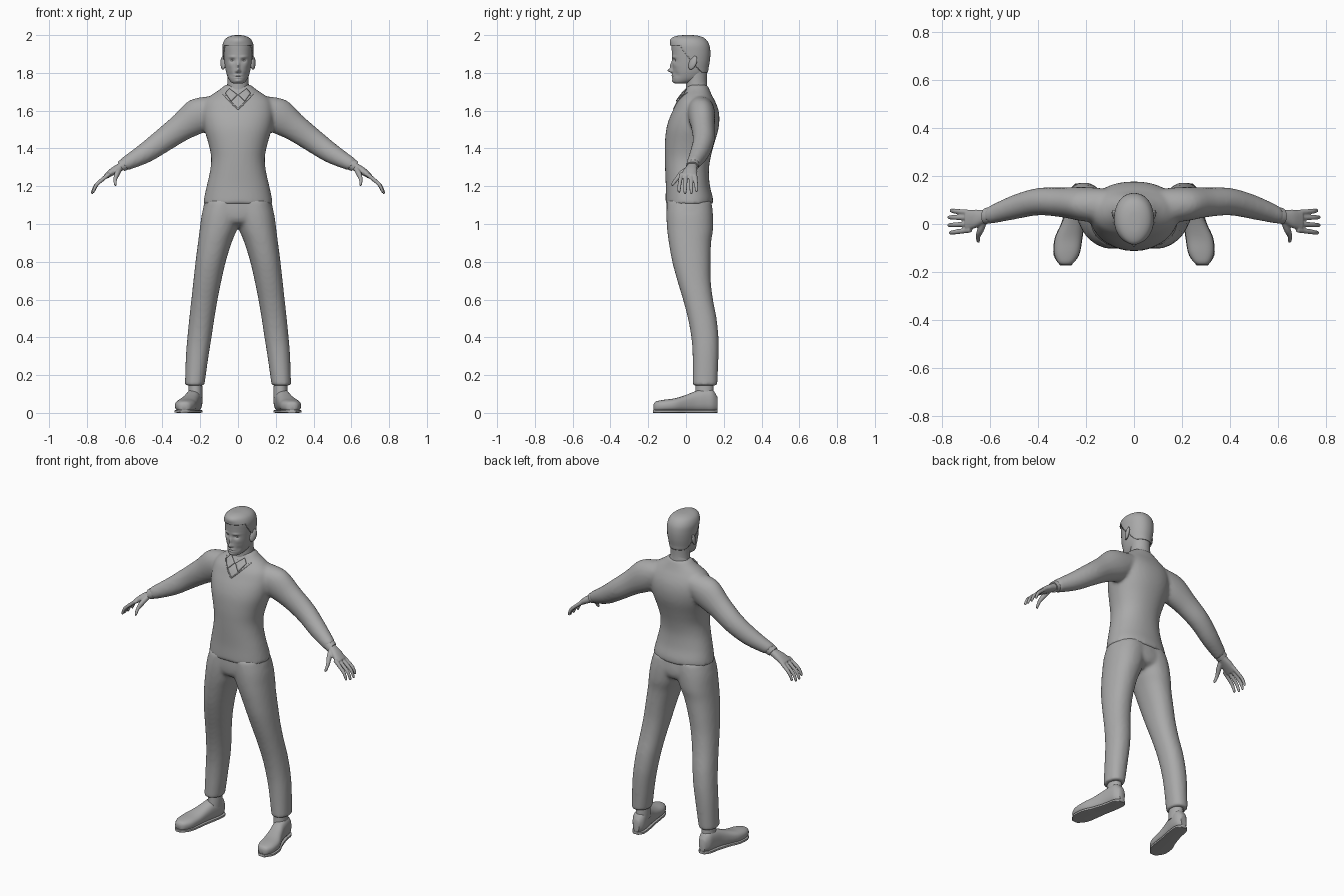
import bpy, bmesh, math
from mathutils import Vector
from mathutils.bvhtree import BVHTree

if "Cube" in bpy.data.objects:
    bpy.data.objects.remove(bpy.data.objects["Cube"])

grey = bpy.data.materials.new("plain grey")
grey.diffuse_color = (0.4, 0.4, 0.4, 1)
grey.use_nodes = True
grey.node_tree.nodes["Principled BSDF"].inputs["Base Color"].default_value = grey.diffuse_color
X, Y, Z = Vector((1, 0, 0)), Vector((0, 1, 0)), Vector((0, 0, 1))


def smooth_rows(keys, steps):
    """Catmull-Rom rows between the key rings."""
    rows = []
    for i in range(len(keys) - 1):
        p0, p1, p2, p3 = (keys[max(0, min(len(keys) - 1, i + k))] for k in (-1, 0, 1, 2))
        for s in range(steps):
            t = s / steps
            rows.append([0.5 * (2 * b + (c - a) * t + (2 * a - 5 * b + 4 * c - d) * t * t
                                + (3 * b - a - 3 * c + d) * t ** 3)
                         for a, b, c, d in zip(p0, p1, p2, p3)])
    return rows + [list(keys[-1])]


def loft(bm, keys, u=X, v=Y, n=32, steps=4, power=2.0, side=1):
    """Closed skin over rings (x, y, z, half size along u, half size along v)."""
    rings = []
    for x, y, z, a, b in smooth_rows(keys, steps):
        ring = []
        for k in range(n):
            c, s = math.cos(math.tau * k / n), math.sin(math.tau * k / n)
            p = Vector((x, y, z)) + u * a * math.copysign(abs(c) ** (2 / power), c) \
                + v * b * math.copysign(abs(s) ** (2 / power), s)
            ring.append(bm.verts.new((p.x * side, p.y, p.z)))
        rings.append(ring)
    for r, q in zip(rings, rings[1:]):
        for k in range(n):
            bm.faces.new((r[k], r[(k + 1) % n], q[(k + 1) % n], q[k]))
    bm.faces.new(rings[0])
    bm.faces.new(rings[-1])


def level(rows):
    """Level rings given as (z, x0, x1, y front, y back)."""
    return [((a + b) / 2, (f + k) / 2, z, (b - a) / 2, (k - f) / 2) for z, a, b, f, k in rows]


def wide(rows):
    """Level rings centred on x = 0, given as (z, half width, y front, y back)."""
    return level([(z, -w, w, f, k) for z, w, f, k in rows])


def finish(name, bm, voxel=0, mirror=False, thick=0, angle=50):
    bmesh.ops.recalc_face_normals(bm, faces=bm.faces[:])
    mesh = bpy.data.meshes.new(name)
    bm.to_mesh(mesh)
    bm.free()
    mesh.materials.append(grey)
    ob = bpy.data.objects.new(name, mesh)
    bpy.context.collection.objects.link(ob)
    bpy.ops.object.select_all(action='DESELECT')
    ob.select_set(True)
    bpy.context.view_layer.objects.active = ob
    bpy.ops.object.shade_smooth_by_angle(angle=math.radians(angle))
    if mirror:
        ob.modifiers.new("mirror", 'MIRROR').use_clip = False
    if thick:
        m = ob.modifiers.new("thickness", 'SOLIDIFY')
        m.thickness, m.offset = thick, 1
    if voxel:
        m = ob.modifiers.new("fuse", 'REMESH')
        m.mode, m.voxel_size, m.use_smooth_shade = 'VOXEL', voxel, True
        m = ob.modifiers.new("relax", 'SMOOTH')
        m.factor, m.iterations = 0.5, 6
    return ob


# sweater: torso and both sleeves fused
bm = bmesh.new()
loft(bm, wide([(1.105, .184, -.108, .143), (1.14, .179, -.108, .142), (1.2, .166, -.107, .127),
               (1.28, .148, -.11, .121), (1.35, .142, -.112, .13), (1.42, .155, -.112, .148),
               (1.5, .178, -.105, .171), (1.56, .188, -.088, .177), (1.61, .188, -.065, .17),
               (1.65, .175, -.045, .154), (1.68, .145, -.022, .138), (1.71, .1, 0, .125),
               (1.738, .066, .01, .113)]), n=48, power=2.2)
across = Vector((.57, 0, .82))
for side in (1, -1):
    loft(bm, [(.1, .075, 1.62, .07, .07), (.2, .082, 1.578, .072, .095), (.3, .09, 1.512, .062, .074),
              (.4, .093, 1.44, .057, .063), (.5, .07, 1.37, .051, .053), (.605, .036, 1.313, .037, .036)],
         Y, across, side=side)
sweater = finish("sweater", bm, voxel=.01)

# trousers: two legs and the seat fused
bm = bmesh.new()
for side in (1, -1):
    loft(bm, level([(.145, .178, .281, .035, .166), (.3, .156, .276, .035, .172), (.4, .14, .268, .028, .172),
                    (.5, .125, .258, .01, .162), (.6, .108, .247, -.016, .143), (.7, .088, .236, -.046, .131),
                    (.8, .065, .225, -.073, .13), (.9, .034, .212, -.091, .133), (.97, .006, .203, -.1, .143),
                    (1.05, -.02, .192, -.104, .143), (1.12, -.03, .172, -.1, .135)]), power=2.2, side=side)
loft(bm, wide([(.985, .06, -.04, .08), (1.01, .14, -.09, .13), (1.06, .188, -.104, .142),
               (1.15, .165, -.1, .128)]), power=2.2)
finish("trousers", bm, voxel=.01)

# shoes, soles and ankles
bm = bmesh.new()
loft(bm, [(.285, -.172, .03, .015, .015), (.284, -.16, .034, .034, .026), (.28, -.12, .037, .053, .032),
          (.273, -.06, .041, .056, .036), (.256, 0, .05, .047, .045), (.242, .05, .06, .042, .055),
          (.232, .1, .066, .042, .061), (.228, .14, .064, .038, .059), (.226, .166, .05, .02, .035)],
     X, Z, n=28, power=2.5)
finish("shoe", bm, mirror=True)
bm = bmesh.new()
outline = [(.285, -.174, .022), (.282, -.13, .053), (.273, -.06, .058), (.256, 0, .049),
           (.236, .08, .044), (.228, .14, .04), (.226, .168, .02)]
loft(bm, [(x, y, .008, w, .008) for x, y, w in outline], X, Z, n=16, power=5)
finish("shoe_sole", bm, mirror=True)
bm = bmesh.new()
loft(bm, level([(.08, .188, .268, .045, .15), (.125, .188, .262, .05, .146), (.2, .195, .26, .055, .14)]))
finish("ankle", bm, mirror=True)

# hands: palm, four fingers and thumb fused, with a shirt cuff at the wrist
bm = bmesh.new()
loft(bm, [(.575, .042, 1.33, .028, .024), (.62, .032, 1.303, .028, .022), (.66, .022, 1.28, .038, .02),
          (.70, .013, 1.252, .042, .014)], Y, across, n=24, power=2.3)
for y0, y1, reach in ((-.024, -.037, .93), (.001, -.005, 1), (.026, .028, 1), (.047, .056, .9)):
    path = [(0, 0, .012), (.04, -.032, .011), (.075, -.064, .010), (.092, -.1, .008), (.095, -.107, .004)]
    loft(bm, [(.68 + dx * reach, y0 + (y1 - y0) * dx / .095, 1.266 + dz * reach, r, r) for dx, dz, r in path],
         Y, Vector((.75, 0, .66)), n=14)
loft(bm, [(.625, .01, 1.292, .014, .016), (.64, -.025, 1.265, .015, .017), (.65, -.05, 1.238, .011, .012),
          (.65, -.07, 1.212, .009, .010), (.649, -.076, 1.203, .004, .005)],
     Vector((.9, .2, .2)), Vector((0, .6, -.7)), n=14)
finish("hand", bm, voxel=.004, mirror=True)
bm = bmesh.new()
loft(bm, [(.58, .042, 1.328, .034, .032), (.605, .036, 1.313, .034, .032), (.62, .033, 1.304, .033, .03)],
     Y, across)
finish("shirt_cuff", bm, mirror=True)

# neck
bm = bmesh.new()
loft(bm, wide([(1.66, .064, -.005, .12), (1.71, .058, .0, .115), (1.76, .055, .0, .11),
               (1.82, .056, .0, .112)]))
finish("neck", bm)

# face relief: (x, z, spread x, spread z, push along y)
RELIEF = [(0, 1.812, .009, .011, -.025), (0, 1.838, .008, .02, -.013), (0, 1.786, .018, .005, -.008),
          (0, 1.775, .016, .004, -.005), (0, 1.758, .016, .008, -.005), (0, 1.78, .02, .0025, .005),
          (0, 1.975, .045, .02, -.012)]
for sx in (1, -1):
    RELIEF += [(.03 * sx, 1.866, .013, .009, .011), (.032 * sx, 1.884, .018, .006, -.005),
               (.043 * sx, 1.84, .014, .014, -.003), (.011 * sx, 1.808, .005, .006, -.006),
               (.04 * sx, 1.79, .012, .016, .005)]


def head_mesh():
    bm = bmesh.new()
    loft(bm, wide([(1.743, .02, -.055, -.005), (1.75, .036, -.066, .03), (1.77, .051, -.071, .085),
                   (1.80, .062, -.07, .108), (1.83, .068, -.071, .114), (1.87, .073, -.073, .121),
                   (1.91, .076, -.075, .123), (1.945, .076, -.076, .118), (1.97, .067, -.068, .104),
                   (1.984, .051, -.055, .085), (1.992, .028, -.03, .055), (1.994, .004, .005, .02)]),
         n=96, steps=8, power=2.15)
    for p in bm.verts:
        if p.co.y < .0:
            x, z = p.co.x, p.co.z
            p.co.y += sum(d * math.exp(-((x - a) / sa) ** 2 - ((z - b) / sb) ** 2)
                          for a, b, sa, sb, d in RELIEF)
    bmesh.ops.recalc_face_normals(bm, faces=bm.faces[:])
    return bm


finish("head", head_mesh(), angle=80)


# hair: cap over the skull above a hairline falling from brow to nape
def hairline(y):
    if y < -.03:
        return 1.945
    return 1.945 - .145 * min(1, (y + .03) / .11) ** .8


bm = head_mesh()
bmesh.ops.delete(bm, geom=[p for p in bm.verts if p.co.z < hairline(p.co.y)], context='VERTS')
finish("hair", bm, thick=.006)

# eyes and ears
for name, place, size in (("eye", (.03, -.047, 1.866), (.013, .011, .008)),
                          ("ear", (.079, .036, 1.853), (.012, .021, .036))):
    bm = bmesh.new()
    bmesh.ops.create_uvsphere(bm, u_segments=20, v_segments=12, radius=1)
    for p in bm.verts:
        p.co = Vector(place) + Vector([a * b for a, b in zip(p.co, size)])
        if name == "ear":  # flare backwards and narrow to the lobe
            p.co.x += (p.co.y - .036) * .35
            p.co.y += (p.co.z - 1.853) * .3
    finish(name, bm, mirror=True)

# shirt collar band, higher at the nape
bm = bmesh.new()
tilt = Vector((0, .88, .45))
loft(bm, [(0, .048, 1.69, .073, .074), (0, .05, 1.712, .066, .069), (0, .051, 1.73, .061, .066)], X, tilt)
finish("collar_band", bm)

# collar points and neckline laid on the chest
bpy.context.view_layer.update()
chest = BVHTree.FromObject(sweater, bpy.context.evaluated_depsgraph_get())


def on_chest(x, z, lift):
    hit = chest.ray_cast(Vector((x, -1, z)), Y)[0]
    return Vector((x, (hit.y if hit else .01) - lift, z))


bm = bmesh.new()
corners = [Vector(c) for c in ((.003, 1.682), (.036, 1.648), (.066, 1.69), (.045, 1.715))]
grid = []
for i in range(6):
    a, b = corners[0].lerp(corners[3], i / 5), corners[1].lerp(corners[2], i / 5)
    grid.append([bm.verts.new(on_chest(*a.lerp(b, j / 5), .005)) for j in range(6)])
for r, q in zip(grid, grid[1:]):
    for j in range(5):
        bm.faces.new((r[j], r[j + 1], q[j + 1], q[j]))
finish("collar_point", bm, mirror=True, thick=.006)

bm = bmesh.new()
loft(bm, [(*on_chest(.085 * t, 1.608 + .088 * t ** 1.1, 0), .004, .004) for t in (0, .2, .4, .6, .8, 1)],
     Vector((.7, 0, -.7)), Y, n=8)
finish("neckline_trim", bm, mirror=True)
